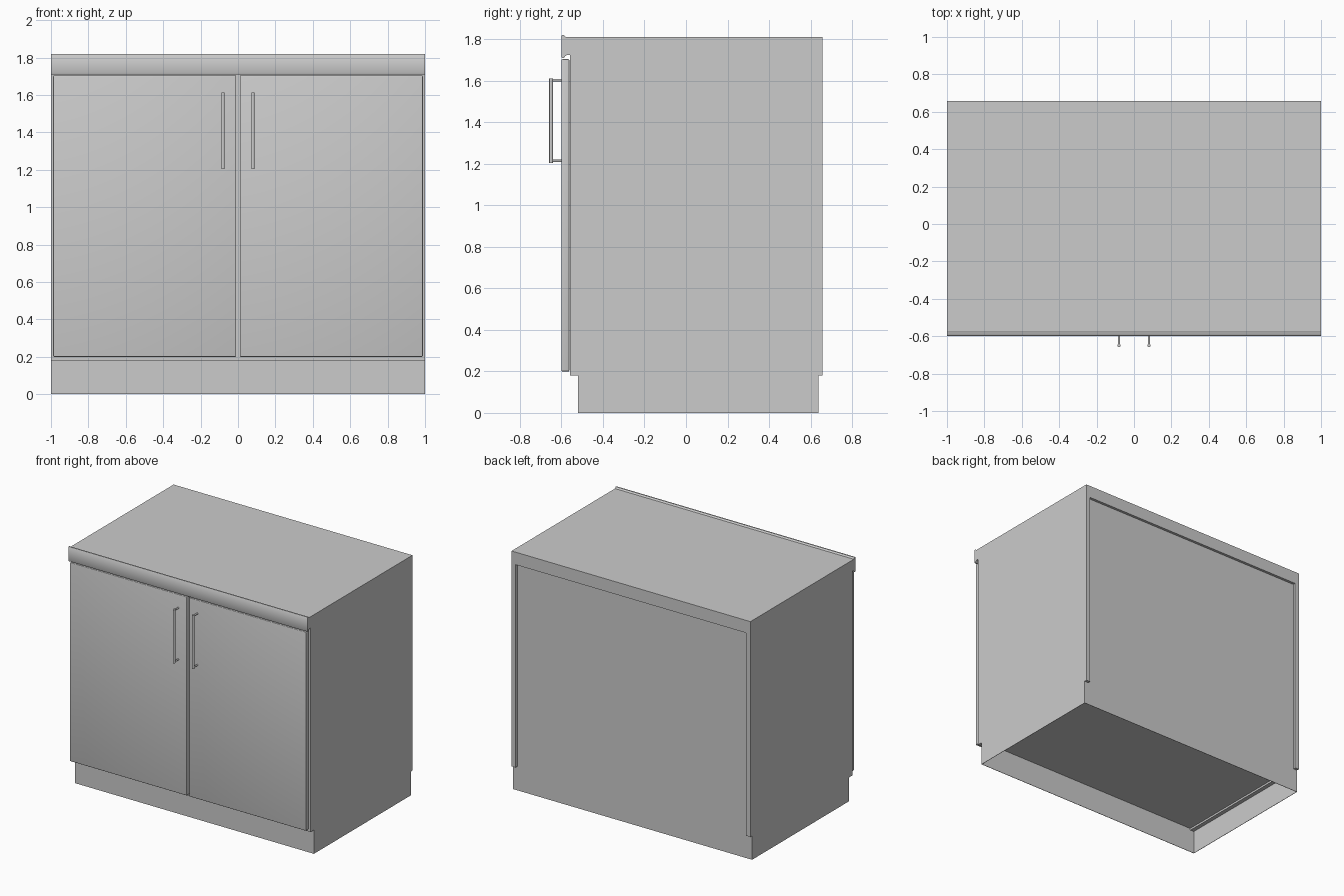
import bpy, bmesh, math
from mathutils import Vector

cube = bpy.data.objects.get("Cube")
if cube:
    bpy.data.objects.remove(cube, do_unlink=True)

grey = bpy.data.materials.new("light grey")
grey.use_nodes = True
grey.diffuse_color = (0.6, 0.6, 0.6, 1)
grey.node_tree.nodes["Principled BSDF"].inputs["Base Color"].default_value = (0.6, 0.6, 0.6, 1)

BACK, FRONT = 0.658, -0.56
PLINTH_BACK, PLINTH_FRONT = 0.638, -0.52
PLINTH_TOP, UNDER_TOP, TOP = 0.18, 1.715, 1.81
SKIN = 0.003   # thickness of thin boards
INNER = 0.965  # inside face of the side panels


def finish(name, bm):
    bmesh.ops.recalc_face_normals(bm, faces=bm.faces)
    mesh = bpy.data.meshes.new(name)
    bm.to_mesh(mesh)
    bm.free()
    mesh.materials.append(grey)
    ob = bpy.data.objects.new(name, mesh)
    bpy.context.collection.objects.link(ob)
    return ob


def smooth(ob, angle):
    bpy.ops.object.select_all(action='DESELECT')
    ob.select_set(True)
    bpy.context.view_layer.objects.active = ob
    bpy.ops.object.shade_smooth_by_angle(angle=math.radians(angle))


def prism(name, profile, x0, x1):
    """Extrude a (y, z) outline along x."""
    bm = bmesh.new()
    face = bm.faces.new([bm.verts.new((x0, y, z)) for y, z in profile])
    out = bmesh.ops.extrude_face_region(bm, geom=[face])["geom"]
    moved = [v for v in out if isinstance(v, bmesh.types.BMVert)]
    bmesh.ops.translate(bm, verts=moved, vec=(x1 - x0, 0, 0))
    return finish(name, bm)


def box(name, x, y, z):
    return prism(name, [(y[0], z[0]), (y[1], z[0]), (y[1], z[1]), (y[0], z[1])], *x)


def rod(bm, a, b, radius):
    a, b = Vector(a), Vector(b)
    turn = (b - a).to_track_quat('Z', 'Y').to_matrix().to_4x4()
    turn.translation = (a + b) / 2
    bmesh.ops.create_cone(bm, cap_ends=True, segments=20, radius1=radius,
                          radius2=radius, depth=(b - a).length, matrix=turn)


# Side panels standing on thin plinth ends
for s, tag in ((1, "left"), (-1, "right")):
    box(tag + "_side_panel", (s, s * INNER), (FRONT, BACK), (PLINTH_TOP, UNDER_TOP))
    box(tag + "_plinth_end", (s, s * (1 - SKIN)), (PLINTH_FRONT, PLINTH_BACK), (0, PLINTH_TOP))

# Carcass boards
WIDE, BETWEEN = (-1, 1), (-INNER, INNER)
box("floor_board", BETWEEN, (FRONT, PLINTH_BACK - SKIN), (0.195, 0.2))
box("floor_front_edge", BETWEEN, (FRONT, PLINTH_FRONT), (PLINTH_TOP, 0.195))
box("back_panel", BETWEEN, (PLINTH_BACK - SKIN, PLINTH_BACK), (PLINTH_TOP, UNDER_TOP))
box("plinth_back", WIDE, (PLINTH_BACK - SKIN, PLINTH_BACK), (0, PLINTH_TOP))
box("plinth_front", WIDE, (PLINTH_FRONT, PLINTH_FRONT + SKIN), (0, PLINTH_TOP))
box("top_rail", BETWEEN, (FRONT, FRONT + 0.02), (1.66, UNDER_TOP))
box("centre_post", (-0.03, 0.03), (FRONT, FRONT + 0.02), (0.2, 1.66))

# Worktop with raised front lip and drip edge
worktop = [(BACK, UNDER_TOP), (BACK, TOP), (-0.578, TOP), (-0.588, 1.82),
           (-0.597, 1.82), (-0.6, 1.816), (-0.6, 1.716), (-0.597, 1.71),
           (-0.588, 1.71), (-0.582, 1.718), (-0.572, 1.725), (-0.56, 1.725),
           (-0.56, UNDER_TOP)]
smooth(prism("worktop", worktop, *WIDE), 40)

# Doors with softened edges, and their bar handles
for s, tag in ((1, "left"), (-1, "right")):
    door = box(tag + "_door", (s * 0.01, s * 0.988), (-0.6, FRONT - 0.002), (0.2, 1.704))
    bevel = door.modifiers.new("soft_edges", 'BEVEL')
    bevel.width = 0.005
    bevel.segments = 3
    smooth(door, 180)

    bm = bmesh.new()
    x = s * 0.08
    rod(bm, (x, -0.65, 1.205), (x, -0.65, 1.612), 0.009)
    for z in (1.214, 1.603):
        rod(bm, (x, -0.65, z), (x, -0.598, z), 0.006)
    smooth(finish(tag + "_handle", bm), 40)
